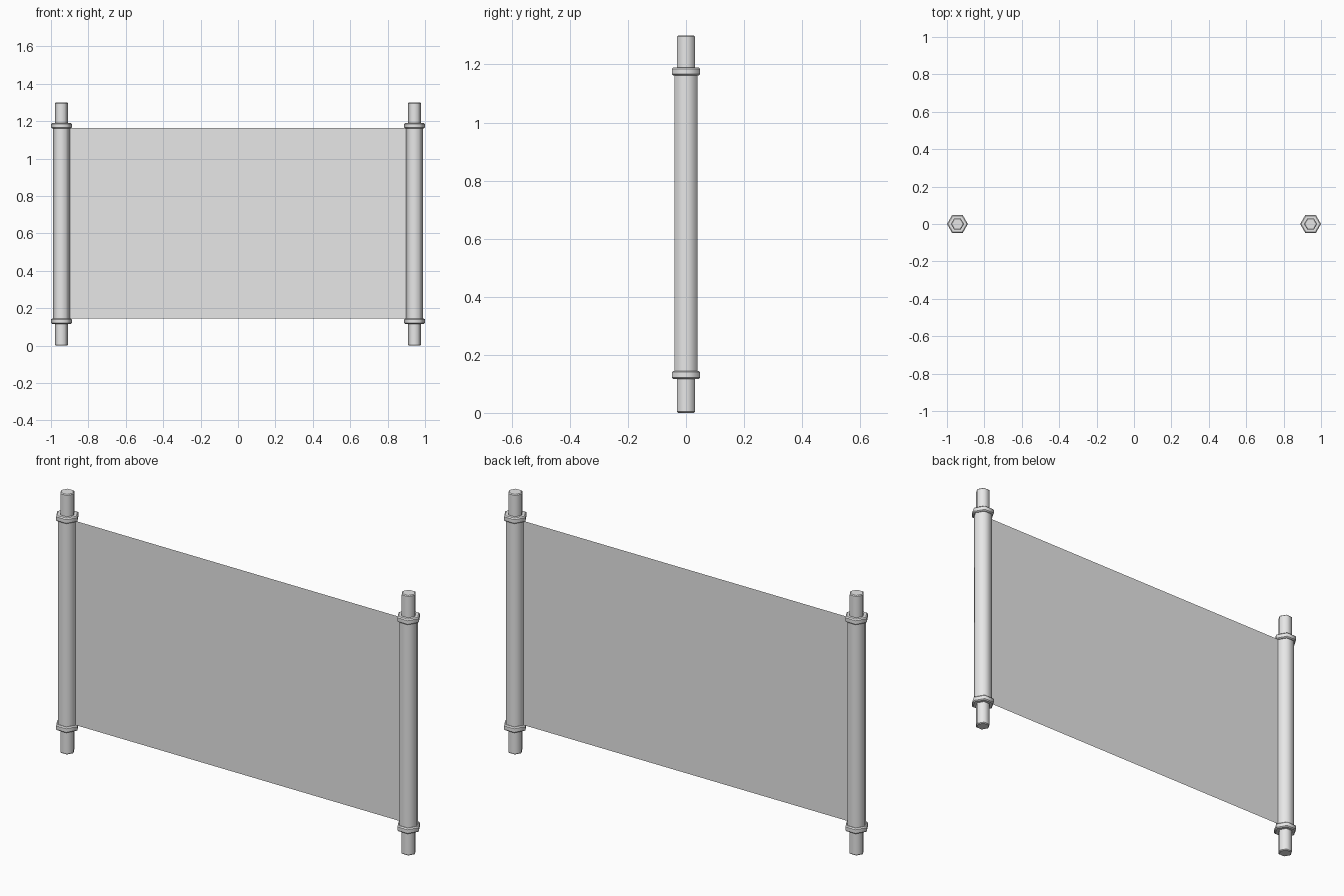
import bpy
import math

cube = bpy.data.objects.get("Cube")
if cube:
    bpy.data.objects.remove(cube, do_unlink=True)

POST_X = 0.944
HEIGHT = 1.3
SHEET_LOW, SHEET_HIGH = 0.145, 1.165

grey = bpy.data.materials.new("plain_grey")
grey.use_nodes = True
colour = (0.8, 0.8, 0.8, 1)
grey.diffuse_color = colour
grey.node_tree.nodes["Principled BSDF"].inputs["Base Color"].default_value = colour


def hex_prism(name, x, radius, low, high, chamfer=0):
    """Upright six-sided bar with corners pointing along x."""
    bpy.ops.mesh.primitive_cylinder_add(
        vertices=6, radius=radius, depth=high - low,
        location=(x, 0, (low + high) / 2), rotation=(0, 0, math.radians(30)))
    bar = bpy.context.object
    bar.name = name
    bar.data.materials.append(grey)
    bpy.ops.object.transform_apply(location=False, rotation=True, scale=False)
    bpy.ops.object.shade_smooth_by_angle(angle=math.radians(65))
    if chamfer:
        # Soften only the rims, not the upright corners
        weights = bar.data.attributes.new("bevel_weight_edge", "FLOAT", "EDGE")
        for edge in bar.data.edges:
            a, b = (bar.data.vertices[i].co for i in edge.vertices)
            weights.data[edge.index].value = float(abs(a.z - b.z) < 0.001)
        bevel = bar.modifiers.new("rim_chamfer", "BEVEL")
        bevel.limit_method = "WEIGHT"
        bevel.width = chamfer
        bevel.segments = 1
    return bar


# Two rollers, each with a shaft, a thick roll and a pair of collars
for side, x in (("left", POST_X), ("right", -POST_X)):
    hex_prism(f"{side}_shaft", x, 0.035, 0, HEIGHT, 0.004)
    hex_prism(f"{side}_roll", x, 0.046, 0.13, HEIGHT - 0.13)
    hex_prism(f"{side}_lower_collar", x, 0.056, 0.117, 0.145, 0.005)
    hex_prism(f"{side}_upper_collar", x, 0.056, HEIGHT - 0.138, HEIGHT - 0.11, 0.005)

# Sheet stretched between the rollers
bpy.ops.mesh.primitive_plane_add(
    size=1, location=(0, 0, (SHEET_LOW + SHEET_HIGH) / 2),
    rotation=(math.radians(90), 0, 0))
sheet = bpy.context.object
sheet.name = "sheet"
sheet.scale = (2 * POST_X, SHEET_HIGH - SHEET_LOW, 1)
sheet.data.materials.append(grey)
bpy.ops.object.transform_apply(location=False, rotation=True, scale=True)
